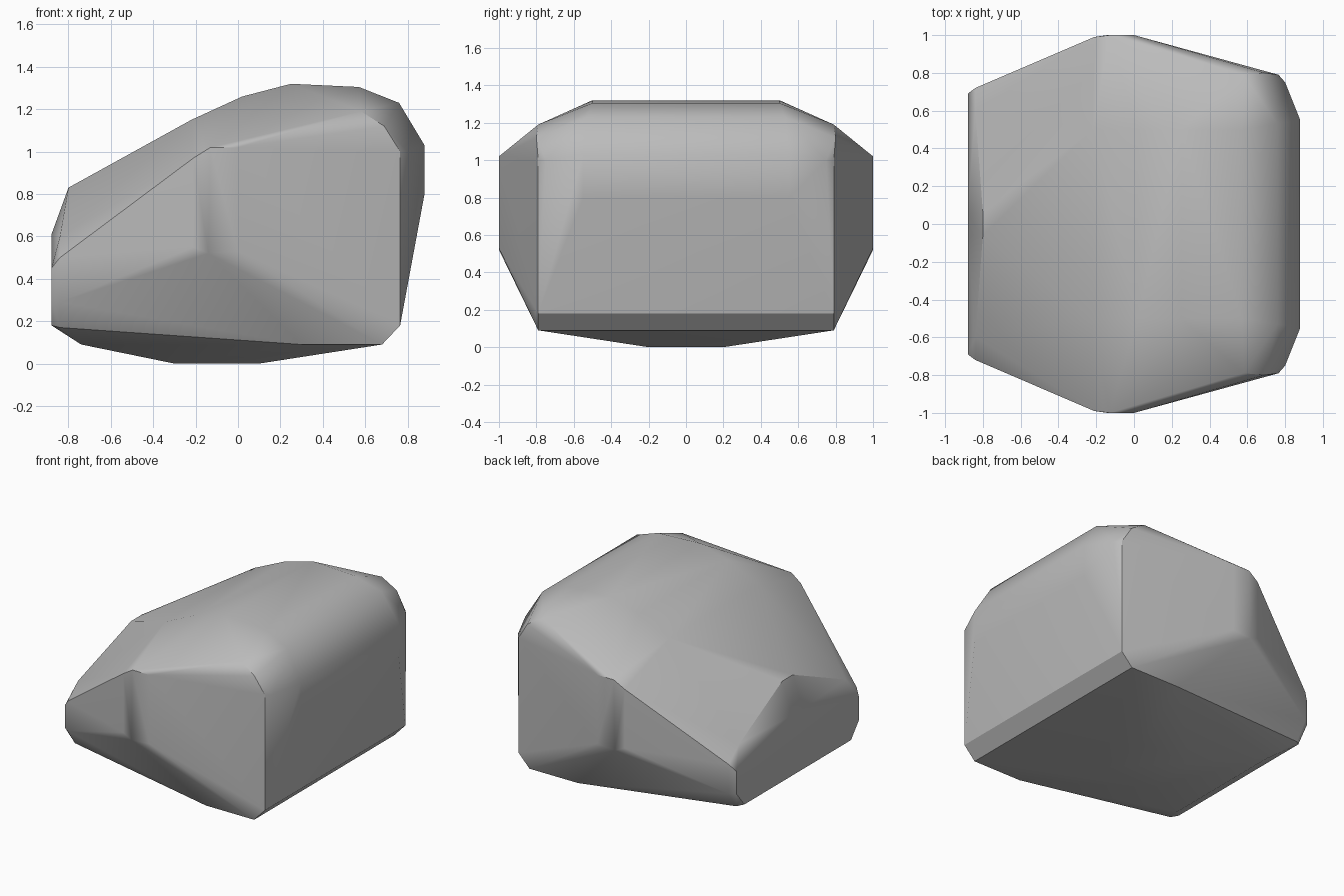
import bpy
import bmesh
import math

default_cube = bpy.data.objects.get("Cube")
if default_cube:
    bpy.data.objects.remove(default_cube, do_unlink=True)


def flat_material(name, colour):
    material = bpy.data.materials.new(name)
    material.use_nodes = True
    material.diffuse_color = colour
    material.node_tree.nodes["Principled BSDF"].inputs["Base Color"].default_value = colour
    return material


# Corner points of one half of the boulder, grouped by region
crown = [(-.22, .5, 1.15), (.02, .5, 1.26), (.25, .5, 1.32), (.57, .5, 1.305), (.76, .53, 1.23)]
shoulder = [(.58, .79, 1.19), (.69, .8, 1.12), (.765, .79, 1)]
blunt_end = [(.88, .55, 1.03), (.88, .55, .8), (.8, .75, 1), (.765, .79, .18), (.68, .79, .09)]
side_ridge = [(-.21, .99, .97), (-.13, 1, 1.02), (0, 1, 1.02),
              (-.21, .99, .55), (-.14, 1, .52), (0, 1, .53)]
tapered_end = [(-.8, .06, .83), (-.88, .06, .61), (-.84, .6, .6), (-.84, .72, .5), (-.88, .69, .45),
               (-.88, .69, .29), (-.84, .72, .29), (-.84, .635, .17), (-.88, .6, .18)]
underside = [(.3, .79, .09), (.1, .2, 0), (-.3, .2, 0), (-.74, .45, .09)]

# Mirror the half and wrap it in a faceted skin
bm = bmesh.new()
for region in (crown, shoulder, blunt_end, side_ridge, tapered_end, underside):
    for x, y, z in region:
        for side in (-1, 1):
            bm.verts.new((x, side * y, z))
hull = bmesh.ops.convex_hull(bm, input=bm.verts[:])
loose = {v for v in hull["geom_interior"] + hull["geom_unused"]
         if isinstance(v, bmesh.types.BMVert)}
bmesh.ops.delete(bm, geom=list(loose), context="VERTS")

# Merge coplanar triangles into clean facets
bmesh.ops.dissolve_limit(bm, angle_limit=math.radians(2), verts=bm.verts[:], edges=bm.edges[:])
bmesh.ops.recalc_face_normals(bm, faces=bm.faces[:])

mesh = bpy.data.meshes.new("boulder")
bm.to_mesh(mesh)
bm.free()
mesh.materials.append(flat_material("stone grey", (.5, .5, .5, 1)))
boulder = bpy.data.objects.new("boulder", mesh)
bpy.context.collection.objects.link(boulder)

# Soft narrow facets between flat broad ones, with crisp steep edges
bpy.ops.object.select_all(action="DESELECT")
boulder.select_set(True)
bpy.context.view_layer.objects.active = boulder
bpy.ops.object.shade_smooth_by_angle(angle=math.radians(32))
weighting = boulder.modifiers.new("broad facet shading", "WEIGHTED_NORMAL")
weighting.keep_sharp = True
